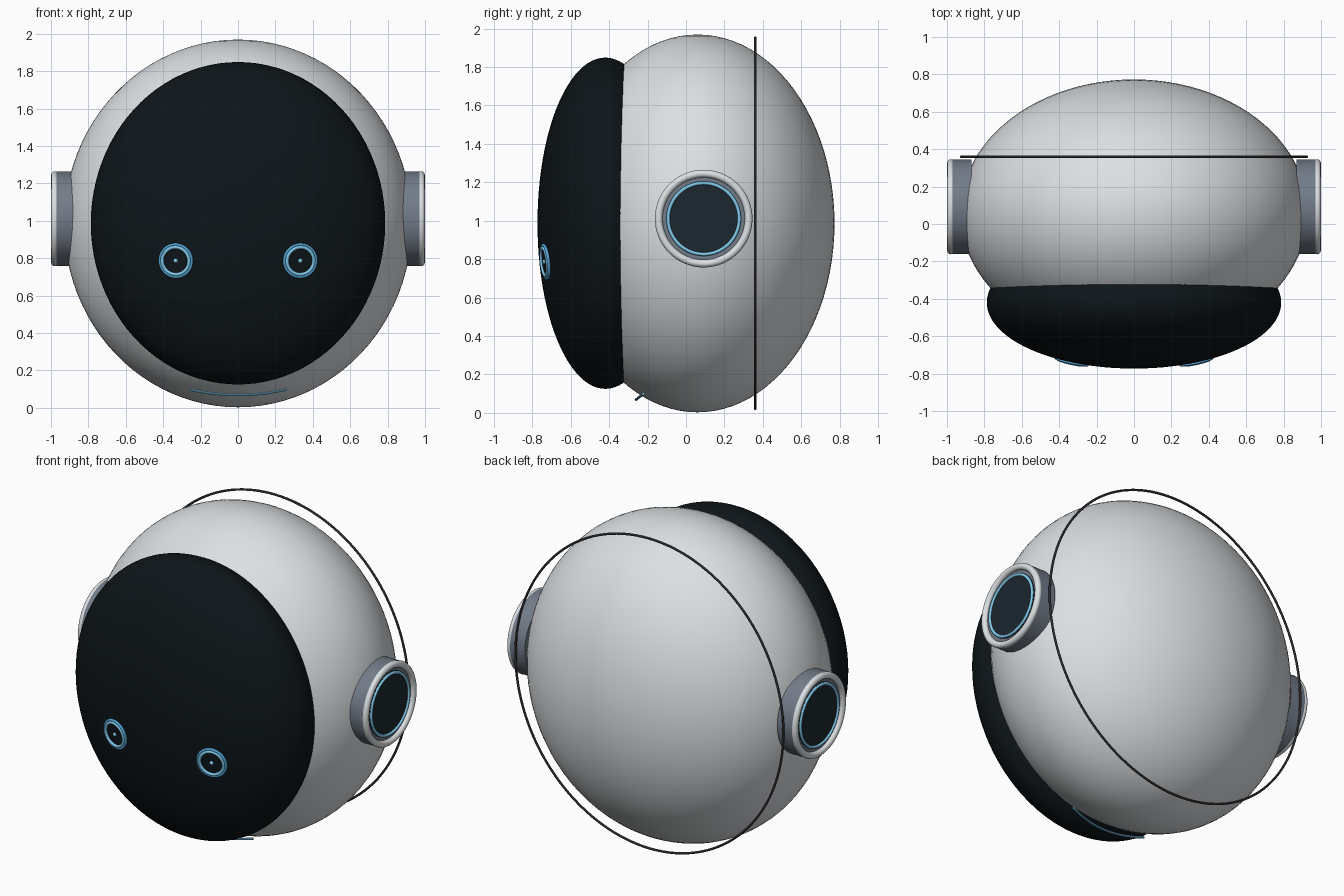
import bpy, math
from mathutils import Vector

if "Cube" in bpy.data.objects:
    bpy.data.objects.remove(bpy.data.objects["Cube"])


def material(name, r, g, b):
    m = bpy.data.materials.new(name)
    m.diffuse_color = (r, g, b, 1)
    m.use_nodes = True
    m.node_tree.nodes["Principled BSDF"].inputs["Base Color"].default_value = m.diffuse_color
    return m


WHITE = material("shell_white", 0.72, 0.75, 0.77)
BLACK = material("gloss_black", 0.004, 0.007, 0.009)
STEEL = material("steel_grey", 0.17, 0.20, 0.25)
SEAM = material("seam_grey", 0.07, 0.07, 0.085)
PANEL = material("panel_dark", 0.012, 0.02, 0.028)
CYAN = material("glow_cyan", 0.22, 0.60, 0.85)
BLUE = material("glow_blue", 0.08, 0.36, 0.65)


def finish(name, mat):
    o = bpy.context.object
    o.name = name
    o.data.materials.append(mat)
    bpy.ops.object.transform_apply(location=False, rotation=True, scale=True)
    bpy.ops.object.shade_smooth_by_angle(angle=math.radians(35))
    return o


def ellipsoid(name, loc, radii, mat):
    bpy.ops.mesh.primitive_uv_sphere_add(segments=96, ring_count=48, location=loc)
    bpy.context.object.scale = radii
    return finish(name, mat)


def aim(direction):
    return Vector(direction).to_track_quat('Z', 'Y').to_euler()


def ring(name, loc, axis, major, minor, mat, scale=(1, 1, 1)):
    bpy.ops.mesh.primitive_torus_add(major_segments=96, minor_segments=12, location=loc,
                                     rotation=aim(axis), major_radius=major, minor_radius=minor)
    bpy.context.object.scale = scale
    return finish(name, mat)


def cylinder(name, start, end, radius, mat, bevel=0):
    a, b = Vector(start), Vector(end)
    bpy.ops.mesh.primitive_cylinder_add(vertices=96, radius=radius, depth=(b - a).length,
                                        location=(a + b) / 2, rotation=aim(b - a))
    return finish(name, mat)


# Head shell and face visor
ellipsoid("head_shell", (0, 0.06, 0.986), (0.93, 0.713, 0.983), WHITE)
V_C, V_R = Vector((0, -0.42, 0.987)), Vector((0.787, 0.353, 0.862))
ellipsoid("face_visor", V_C, V_R, BLACK)

# Thin seam hoop around the back of the shell
bpy.ops.mesh.primitive_torus_add(major_segments=128, minor_segments=10, location=(0, 0.36, 0.987),
                                 rotation=(math.pi / 2, 0, 0), major_radius=1, minor_radius=0.007)
hoop = bpy.context.object
for v in hoop.data.vertices:
    r = math.hypot(v.co.x, v.co.y)
    c, s = v.co.x / r, v.co.y / r
    v.co.x, v.co.y = c * (0.923 + r - 1), s * (0.965 + r - 1)
finish("seam_hoop", SEAM)

for side, s in (("left", -1), ("right", 1)):
    # Ear pods
    ey, ez = 0.092, 1.011
    axis = (s, 0, 0)
    cylinder(side + "_ear_pod", (s * 0.87, ey, ez), (s * 0.975, ey, ez), 0.252, STEEL)
    ring(side + "_ear_rim", (s * 0.979, ey, ez), axis, 0.234, 0.02, WHITE)
    cylinder(side + "_ear_panel", (s * 0.95, ey, ez), (s * 0.982, ey, ez), 0.195, PANEL)
    ring(side + "_ear_light", (s * 0.983, ey, ez), axis, 0.185, 0.009, CYAN)

    # Eyes, lying on the visor surface
    x, z = s * 0.332, 0.787
    y = V_C.y - V_R.y * math.sqrt(1 - (x / V_R.x) ** 2 - ((z - V_C.z) / V_R.z) ** 2)
    p = Vector((x, y, z))
    n = Vector([(p[i] - V_C[i]) / V_R[i] ** 2 for i in range(3)]).normalized()
    ring(side + "_eye_outer_ring", p + n * 0.004, n, 0.087, 0.008, BLUE)
    ring(side + "_eye_inner_ring", p + n * 0.008, n, 0.073, 0.009, CYAN)
    cylinder(side + "_eye_disc", p - n * 0.01, p + n * 0.006, 0.07, BLACK)
    ellipsoid(side + "_eye_pupil", p + n * 0.006, (0.012, 0.012, 0.012), CYAN)

# Smile under the visor
curve = bpy.data.curves.new("smile", 'CURVE')
curve.dimensions = '3D'
curve.bevel_depth = 0.007
curve.bevel_resolution = 3
curve.use_fill_caps = True
spline = curve.splines.new('POLY')
N = 24
spline.points.add(N)
for i, pt in enumerate(spline.points):
    t = 2 * i / N - 1
    pt.co = (0.26 * t, -0.26 + 0.038 * t * t, 0.069 + 0.03 * t * t, 1)
smile = bpy.data.objects.new("smile", curve)
bpy.context.collection.objects.link(smile)
bpy.ops.object.select_all(action='DESELECT')
smile.select_set(True)
bpy.context.view_layer.objects.active = smile
bpy.ops.object.convert(target='MESH')
finish("smile", CYAN)
